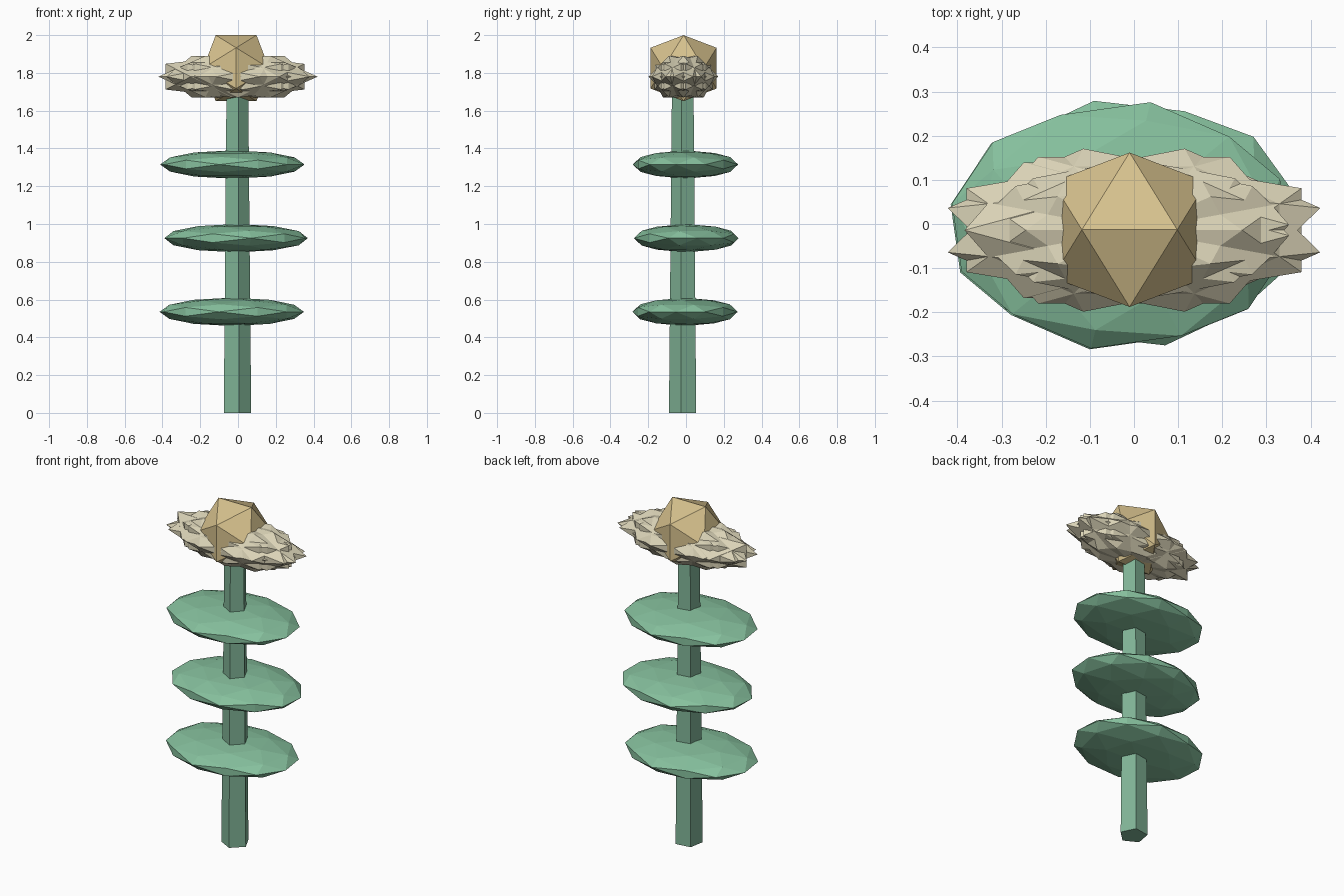
import bpy, bmesh, math
from mathutils import Matrix, Vector

if "Cube" in bpy.data.objects:
    bpy.data.objects.remove(bpy.data.objects["Cube"])

PHI = (1 + 5 ** 0.5) / 2


def material(name, rgb):
    m = bpy.data.materials.new(name)
    m.diffuse_color = (*rgb, 1)
    m.use_nodes = True
    m.node_tree.nodes["Principled BSDF"].inputs["Base Color"].default_value = m.diffuse_color
    return m


def finish(bm, name, mat):
    bmesh.ops.recalc_face_normals(bm, faces=bm.faces)
    me = bpy.data.meshes.new(name)
    bm.to_mesh(me)
    bm.free()
    me.materials.append(mat)
    ob = bpy.data.objects.new(name, me)
    bpy.context.collection.objects.link(ob)
    return ob


def add_icosahedron(bm, matrix):
    """Icosahedron with an edge on top running along x."""
    pts = []
    for a in (-1, 1):
        for b in (-PHI, PHI):
            pts += [(a, 0, b), (0, b, a), (b, a, 0)]
    part = bmesh.new()
    for p in pts:
        part.verts.new(p)
    bmesh.ops.convex_hull(part, input=part.verts)
    part.transform(matrix)
    me = bpy.data.meshes.new("tmp")
    part.to_mesh(me)
    part.free()
    bm.from_mesh(me)
    bpy.data.meshes.remove(me)


stem_green = material("stem_green", (0.22, 0.46, 0.31))
leaf_green = material("leaf_green", (0.24, 0.53, 0.34))
petal_cream = material("petal_cream", (0.70, 0.65, 0.47))
heart_gold = material("heart_gold", (0.68, 0.54, 0.27))

# Five-sided tapering stem
bm = bmesh.new()
bmesh.ops.create_cone(bm, cap_ends=True, segments=5, radius1=0.077,
                      radius2=0.061, depth=1.72)
first = max(bm.verts, key=lambda v: v.co.xy.length).co
turn = math.radians(-82) - math.atan2(first.y, first.x)
bm.transform(Matrix.Translation((-0.006, -0.014, 0.86)) @ Matrix.Rotation(turn, 4, 'Z'))
finish(bm, "stem", stem_green)

# Flattened faceted leaf discs: (name, x, y, z, turn)
for name, x, y, z, turn in (("leaf_lower", -0.033, -0.005, 0.535, -10),
                            ("leaf_middle", -0.01, 0.002, 0.925, 12),
                            ("leaf_upper", -0.03, -0.003, 1.315, -10)):
    bm = bmesh.new()
    add_icosahedron(bm, Matrix())
    bmesh.ops.subdivide_edges(bm, edges=bm.edges[:], cuts=1, use_grid_fill=True)
    for v in bm.verts:
        v.co.normalize()
    bm.transform(Matrix.Translation((x, y, z))
                 @ Matrix.Diagonal((0.388, 0.283, 0.075, 1))
                 @ Matrix.Rotation(math.radians(turn), 4, 'Z'))
    finish(bm, name, leaf_green)

# Spiky petals: turned copies nudged outward, then squashed as a group
bm = bmesh.new()
squash = (Matrix.Translation((0, -0.014, 1.78))
          @ Matrix.Diagonal((0.217, 0.095, 0.068, 1)))
for i in range(8):
    a = i * math.tau / 8
    out = Vector((math.cos(a), math.sin(a), 0)) * 0.13
    add_icosahedron(bm, squash @ Matrix.Translation(out) @ Matrix.Rotation(a, 4, 'Z'))
add_icosahedron(bm, squash @ Matrix.Translation((-0.15, 0, 0))
                @ Matrix.Rotation(math.pi / 2, 4, 'Z'))
finish(bm, "petals", petal_cream)

# Golden flower heart
bm = bmesh.new()
add_icosahedron(bm, Matrix.Translation((-0.01, -0.013, 1.825)) @ Matrix.Scale(0.108, 4))
finish(bm, "flower_heart", heart_gold)
